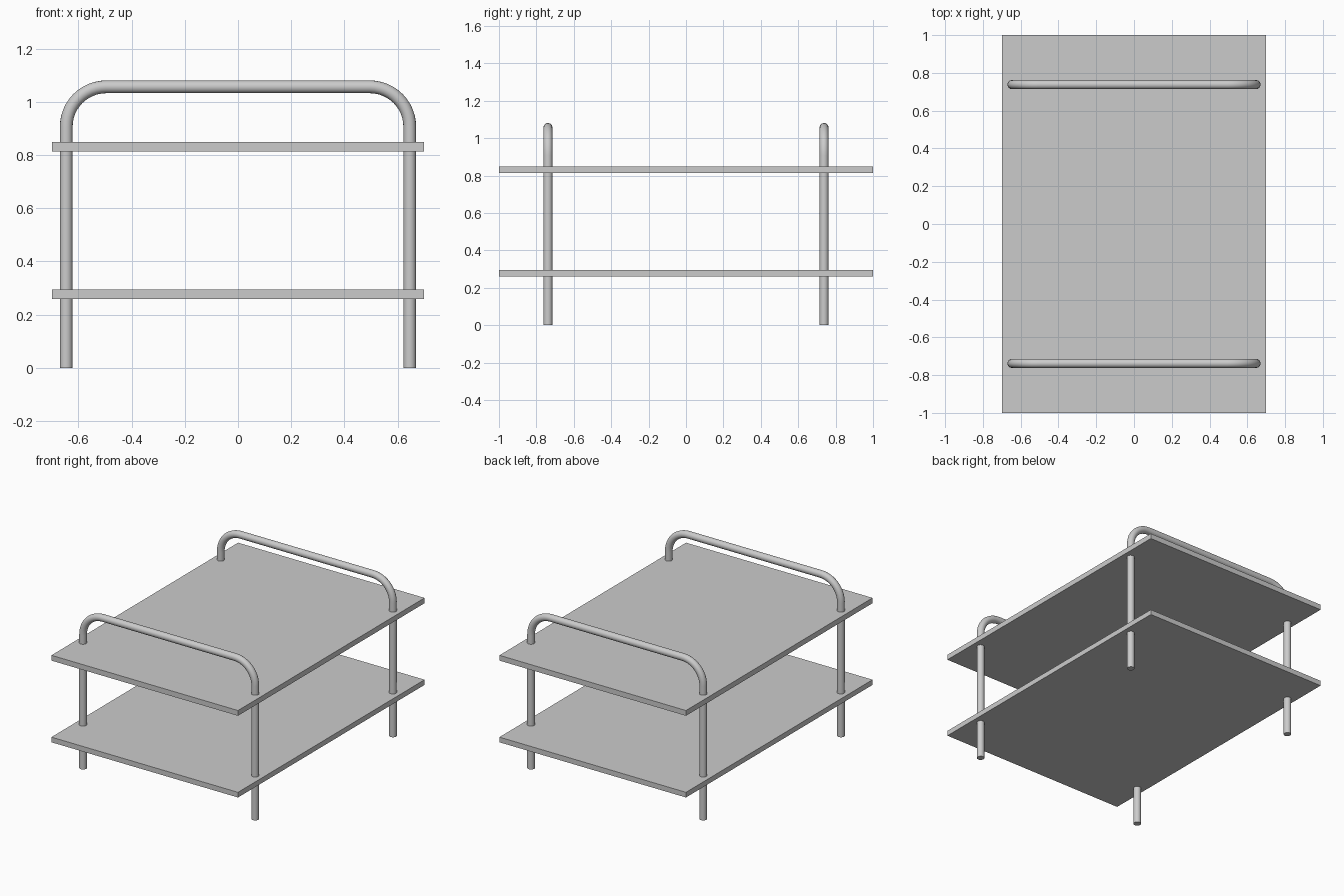
import bpy, math

if "Cube" in bpy.data.objects:
    bpy.data.objects.remove(bpy.data.objects["Cube"])

TUBE_R = 0.024      # tube radius
LEG_X = 0.646       # leg centre line
TOP_Z = 1.057       # handle centre line
BEND = 0.15         # bend radius
FRAME_Y = 0.738


def shelf(name, z0, z1):
    bpy.ops.mesh.primitive_cube_add(size=1, location=(0, 0, (z0 + z1) / 2))
    ob = bpy.context.object
    ob.name = ob.data.name = name
    ob.scale = (1.4, 2.0, z1 - z0)
    bpy.ops.object.transform_apply(location=False, rotation=False, scale=True)


def tube_frame(name, y, steps=12):
    # right half of the path: foot, then quarter bend; mirrored for the left
    cx, cz = LEG_X - BEND, TOP_Z - BEND
    half = [(LEG_X, 0.0)]
    for i in range(steps + 1):
        a = math.pi / 2 * i / steps
        half.append((cx + BEND * math.cos(a), cz + BEND * math.sin(a)))
    path = half + [(-x, z) for x, z in reversed(half)]

    curve = bpy.data.curves.new(name, 'CURVE')
    curve.dimensions = '3D'
    curve.bevel_depth = TUBE_R
    curve.bevel_resolution = 6
    curve.use_fill_caps = True
    spline = curve.splines.new('POLY')
    spline.points.add(len(path) - 1)
    for p, (x, z) in zip(spline.points, path):
        p.co = (x, y, z, 1)
    ob = bpy.data.objects.new(name, curve)
    bpy.context.collection.objects.link(ob)

    bpy.ops.object.select_all(action='DESELECT')
    ob.select_set(True)
    bpy.context.view_layer.objects.active = ob
    bpy.ops.object.convert(target='MESH')
    bpy.ops.object.shade_smooth_by_angle(angle=math.radians(40))


# Two flat shelves
shelf("lower_shelf", 0.259, 0.294)
shelf("upper_shelf", 0.813, 0.849)

# Bent tube frames forming legs and handles
tube_frame("front_tube_frame", -FRAME_Y)
tube_frame("back_tube_frame", FRAME_Y)
